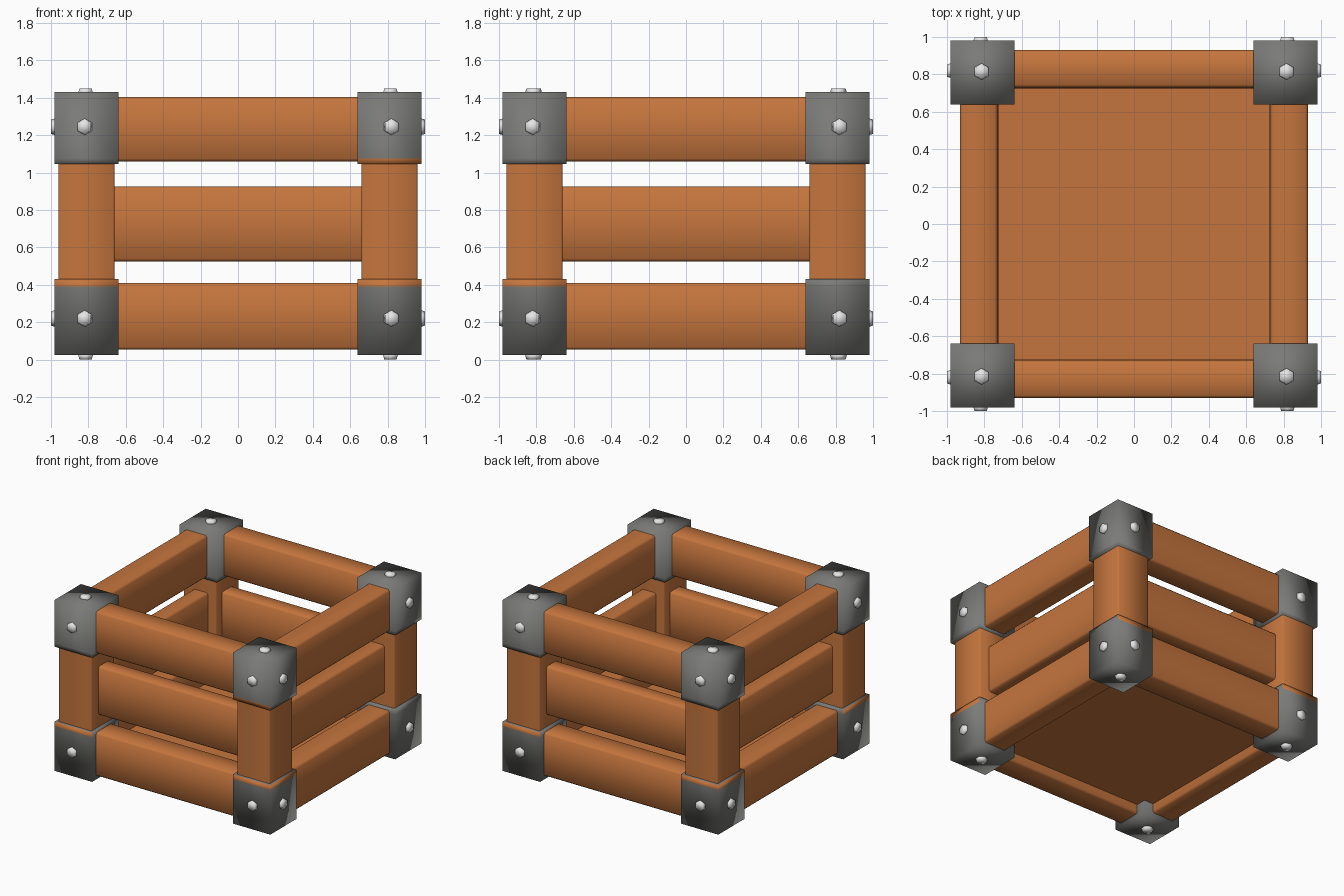
import bpy, bmesh, math
from mathutils import Vector

if "Cube" in bpy.data.objects:
    bpy.data.objects.remove(bpy.data.objects["Cube"])


def material(name, rgb):
    m = bpy.data.materials.new(name)
    m.diffuse_color = (*rgb, 1)
    m.use_nodes = True
    m.node_tree.nodes["Principled BSDF"].inputs["Base Color"].default_value = m.diffuse_color
    return m


WOOD = material("orange_wood", (0.56, 0.178, 0.047))
IRON = material("dark_iron", (0.195, 0.195, 0.188))
STEEL = material("pale_steel", (0.78, 0.78, 0.78))


def finish(bm, name, mats, smooth=True):
    me = bpy.data.meshes.new(name)
    bmesh.ops.recalc_face_normals(bm, faces=bm.faces)
    bm.to_mesh(me)
    bm.free()
    for m in mats:
        me.materials.append(m)
    for p in me.polygons:
        p.use_smooth = smooth
    ob = bpy.data.objects.new(name, me)
    bpy.context.collection.objects.link(ob)
    return ob


def cuboid(lo, hi):
    bm = bmesh.new()
    bmesh.ops.create_cube(bm, size=1)
    lo, hi = Vector(lo), Vector(hi)
    for v in bm.verts:
        v.co = Vector([(lo[i] + hi[i]) / 2 + v.co[i] * (hi[i] - lo[i]) for i in range(3)])
    return bm


def beam(name, lo, hi, bevel, axis):
    """Wooden beam, softened along its length and crisp at its ends."""
    bm = cuboid(lo, hi)
    along = [e for e in bm.edges
             if abs((e.verts[0].co - e.verts[1].co).normalized()[axis]) > 0.9]
    bmesh.ops.bevel(bm, geom=along, offset=bevel, segments=1, affect='EDGES')
    me = finish(bm, name, [WOOD]).data
    for e in me.edges:
        a, b = (me.vertices[i].co for i in e.vertices)
        e.use_edge_sharp = abs(a[axis] - b[axis]) < 1e-4


def bracket(name, x, y, z0, z1, cut, wood_rule):
    """Iron corner block; faces that satisfy the rule show wood."""
    bm = cuboid((x - H, y - H, z0), (x + H, y + H, z1))
    bmesh.ops.bisect_plane(bm, geom=bm.verts[:] + bm.edges[:] + bm.faces[:],
                           plane_co=(0, 0, cut), plane_no=(0, 0, 1))
    bm.normal_update()
    for f in bm.faces:
        f.material_index = int(wood_rule(f.calc_center_median(), f.normal))
    finish(bm, name, [IRON, WOOD])


def rivet(name, pos, direction):
    """Low domed stud with six sides."""
    bm = bmesh.new()
    bmesh.ops.create_cone(bm, cap_ends=True, segments=6, radius1=0.048, radius2=0.038,
                          depth=0.032)
    ob = finish(bm, name, [STEEL])
    ob.location = pos
    ob.rotation_euler = Vector(direction).to_track_quat('Z', 'Y').to_euler()


C, H = 0.81, 0.17          # corner centre and bracket half width
for sx in (-1, 1):
    for sy in (-1, 1):
        x, y = sx * C, sy * C
        back_right = sx > 0 and sy > 0

        # lower brackets show a wooden rim on their outer sides
        def lower(c, n):
            outer = n.x * sx > .5 or n.y * sy > .5
            return c.z > .39 and outer and not (back_right and n.x > .5)

        # upper front brackets show a thin wooden strip on the front face
        def upper(c, n):
            return c.z < 1.075 and n.y < -.5 and sy < 0 and sx > 0

        beam("corner_post", (x - .15, y - .15, .06), (x + .15, y + .15, 1.40), .008, 2)
        bracket("lower_bracket", x, y, .025, .43, .392, lower)
        bracket("upper_bracket", x, y, 1.045, 1.43, 1.075, upper)
        # rivets on the three outer faces of each bracket
        for z, sz, face in ((.22, -1, .016), (1.245, 1, 1.434)):
            rivet("side_rivet", (sx * .984, sy * .82, z), (sx, 0, 0))
            rivet("front_rivet", (sx * .82, sy * .984, z), (0, sy, 0))
            rivet("end_rivet", (sx * .815, sy * .815, face), (0, 0, sz))

# rails and slats on all four sides: name, z range, inner and outer face, half length
for name, z0, z1, a, b, L in (("bottom_rail", .053, .41, .725, .93, .80),
                              ("middle_slat", .525, .925, .735, .87, .66),
                              ("top_rail", 1.06, 1.405, .73, .93, .80)):
    for s in (-1, 1):
        lo, hi = sorted((s * a, s * b))
        beam(name, (-L, lo, z0), (L, hi, z1), .014, 0)
        beam(name, (lo, -L, z0), (hi, L, z1), .014, 1)

# floor panel
finish(cuboid((-.76, -.76, .13), (.76, .76, .20)), "floor_panel", [WOOD], False)
